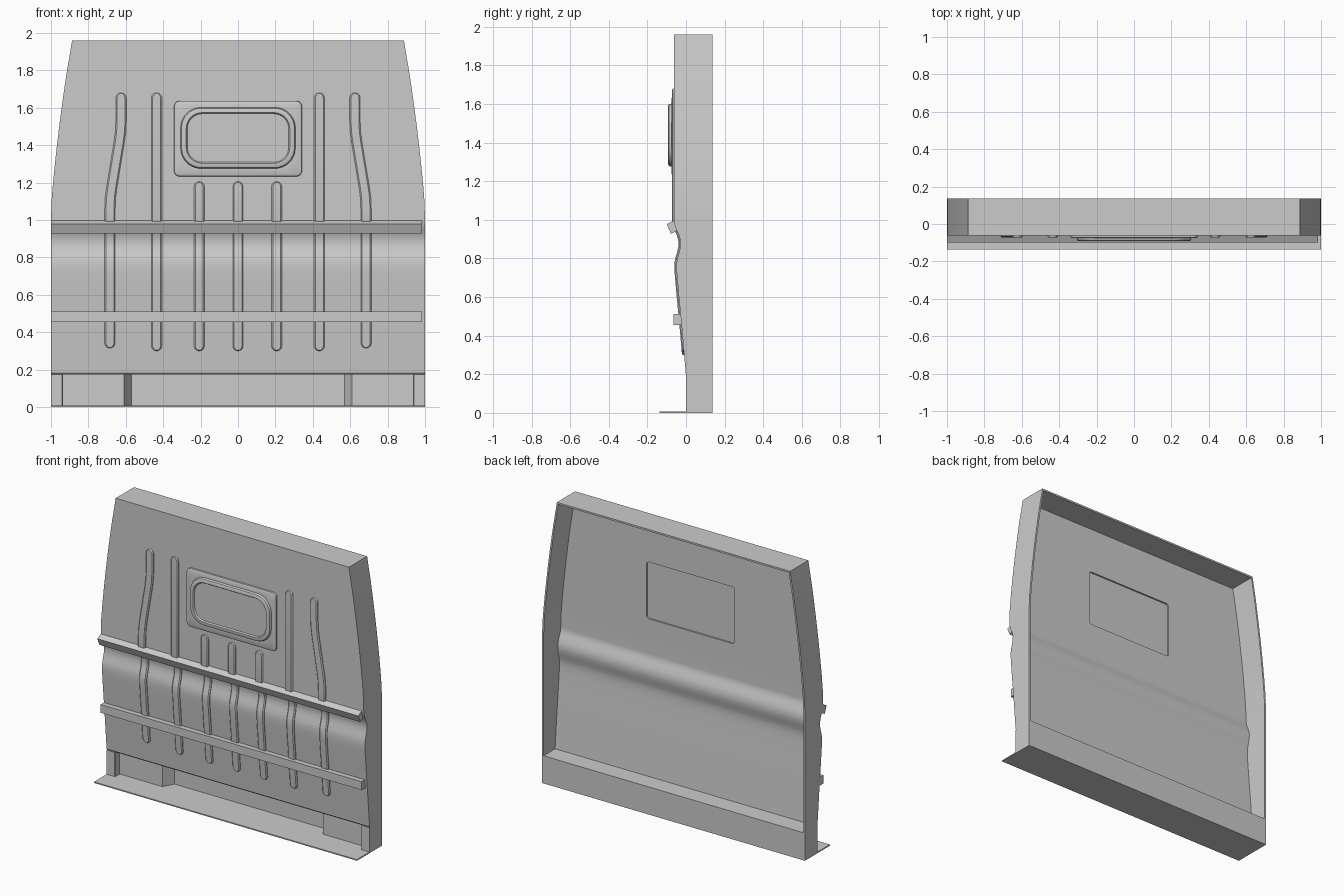
import bpy, bmesh
from math import sin, cos, pi

if "Cube" in bpy.data.objects:
    bpy.data.objects.remove(bpy.data.objects["Cube"])

BACK = 0.136
# front face depth (z, y) and half width (z, x) of the panel
FRONT = [(0.19, 0.0), (0.42, -0.02), (0.61, -0.038), (0.70, -0.046), (0.74, -0.049),
         (0.775, -0.049), (0.80, -0.045), (0.83, -0.036), (0.86, -0.029), (0.89, -0.028),
         (0.92, -0.036), (0.95, -0.05), (0.97, -0.058), (0.99, -0.062), (1.96, -0.062)]
WIDTH = [(0.19, 1.0), (1.0, 1.0), (1.1, 0.997), (1.2, 0.989), (1.3, 0.979), (1.4, 0.968),
         (1.5, 0.956), (1.6, 0.943), (1.7, 0.929), (1.8, 0.914), (1.9, 0.897), (1.96, 0.887)]


def interp(table, z):
    for (z0, a), (z1, b) in zip(table, table[1:]):
        if z <= z1:
            return a + (b - a) * (z - z0) / (z1 - z0)
    return table[-1][1]


def make(name, verts, faces, fix=True, angle=30):
    me = bpy.data.meshes.new(name)
    me.from_pydata(verts, [], faces)
    if fix:
        bm = bmesh.new()
        bm.from_mesh(me)
        bmesh.ops.remove_doubles(bm, verts=bm.verts, dist=1e-5)
        bmesh.ops.recalc_face_normals(bm, faces=bm.faces)
        bm.to_mesh(me)
        bm.free()
    ob = bpy.data.objects.new(name, me)
    bpy.context.collection.objects.link(ob)
    smooth(ob, angle)
    return ob


def smooth(ob, angle=30):
    bpy.ops.object.select_all(action='DESELECT')
    ob.select_set(True)
    bpy.context.view_layer.objects.active = ob
    bpy.ops.object.shade_smooth_by_angle(angle=angle * pi / 180)


def loft(name, rings):
    """Closed rings of equal length, skinned and capped."""
    n = len(rings[0])
    verts = [p for r in rings for p in r]
    faces = [[i * n + j, i * n + (j + 1) % n, (i + 1) * n + (j + 1) % n, (i + 1) * n + j]
             for i in range(len(rings) - 1) for j in range(n)]
    faces += [list(range(n)), list(range(len(verts) - n, len(verts)))]
    return make(name, verts, faces)


def prism_z(name, pts, z0, z1):
    return loft(name, [[(x, y, z) for x, y in pts] for z in (z0, z1)])


def prism_x(name, pts, x0, x1):
    return loft(name, [[(x, y, z) for y, z in pts] for x in (x0, x1)])


def round_rect(hx, z0, z1, r, y):
    pts = []
    for k, (cx, cz) in enumerate([(hx - r, z1 - r), (r - hx, z1 - r),
                                  (r - hx, z0 + r), (hx - r, z0 + r)]):
        for i in range(9):
            a = pi / 2 * (k + i / 8)
            pts.append((cx + r * cos(a), y, cz + r * sin(a)))
    return pts


# main panel: pan shape with side and top flanges, open at the back
zs = sorted({z for z, _ in FRONT + WIDTH})
verts, faces = [], []
for z in zs:
    w, f = interp(WIDTH, z), interp(FRONT, z)
    verts += [(-w, BACK, z), (-w, f, z), (w, f, z), (w, BACK, z)]
for i in range(len(zs) - 1):
    for j in range(3):
        a = i * 4 + j
        faces.append((a, a + 1, a + 5, a + 4))
t = len(verts) - 4
faces.append((t, t + 1, t + 2, t + 3))
panel = make("panel", verts, faces, fix=False)
sol = panel.modifiers.new("thickness", 'SOLIDIFY')
sol.thickness, sol.offset, sol.use_even_offset = 0.012, -1, True

# opening behind the window
cutter = loft("window_cutter", [round_rect(0.335, 1.24, 1.63, 0.02, y) for y in (-0.1, 0.0)])
cut = panel.modifiers.new("opening", 'BOOLEAN')
cut.operation, cut.object, cut.solver = 'DIFFERENCE', cutter, 'EXACT'
bpy.context.view_layer.objects.active = panel
for m in ("thickness", "opening"):
    bpy.ops.object.modifier_apply(modifier=m)
bpy.data.objects.remove(cutter)
smooth(panel)

# window plate with raised rounded frame and pane
loft("window", [
    round_rect(0.342, 1.233, 1.637, 0.03, -0.061),
    round_rect(0.340, 1.235, 1.635, 0.03, -0.072),
    round_rect(0.332, 1.243, 1.627, 0.024, -0.076),
    round_rect(0.307, 1.275, 1.602, 0.11, -0.076),
    round_rect(0.302, 1.280, 1.597, 0.106, -0.089),
    round_rect(0.296, 1.286, 1.591, 0.10, -0.092),
    round_rect(0.277, 1.303, 1.574, 0.085, -0.092),
    round_rect(0.271, 1.309, 1.568, 0.08, -0.083)])


# pressed ribs that follow the panel face
def rib(name, path, r=0.028, h=0.011):
    z0, z1 = path[0][0], path[-1][0]
    ends = [r * (1 - cos(pi / 2 * i / 6)) for i in range(7)]
    rows = {z0 + d for d in ends} | {z1 - d for d in ends}
    rows |= {z for z, _ in FRONT + path if z0 + r < z < z1 - r}
    rings = []
    for z in sorted(rows):
        d = min(z - z0, z1 - z, r)
        w = max(r * r - (r - d) ** 2, 0) ** 0.5
        k = min(1, w / 0.012)
        x, f = interp(path, z), interp(FRONT, z)
        ins = min(0.007, w * 0.5)
        rings.append([(x - w, f + 0.004, z), (x - w, f - h * k * 0.4, z),
                      (x - w + ins, f - h * k, z), (x + w - ins, f - h * k, z),
                      (x + w, f - h * k * 0.4, z), (x + w, f + 0.004, z)])
    loft(name, rings)


rib("rib_centre", [(0.30, 0), (1.205, 0)])
for s, side in ((-1, "left"), (1, "right")):
    rib("rib_short_" + side, [(0.30, s * 0.207), (1.205, s * 0.207)])
    rib("rib_long_" + side, [(0.30, s * 0.435), (1.68, s * 0.435)])
    rib("rib_bent_" + side, [(0.315, s * 0.685), (1.05, s * 0.685), (1.12, s * 0.682),
                             (1.18, s * 0.674), (1.41, s * 0.636), (1.47, s * 0.628),
                             (1.53, s * 0.625), (1.68, s * 0.625)])

# horizontal rails
prism_x("upper_rail", [(-0.10, 0.978), (-0.06, 0.998), (-0.038, 0.948), (-0.078, 0.928)], -1, 0.985)
prism_x("lower_rail", [(-0.064, 0.455), (-0.064, 0.512), (-0.018, 0.512), (-0.018, 0.455)], -1, 0.985)

# base: stepped recess walls, ledge and foot plate
half = [(0.57, 0.124), (0.61, 0.05), (0.935, 0.05), (0.935, 0.006), (0.941, 0), (1, 0), (1, BACK)]
plan = half + [(-x, y) for x, y in reversed(half)]
prism_z("base_walls", plan, 0.0, 0.175)
prism_x("base_ledge", [(0, 0.183), (0, 0.19), (BACK, 0.19), (BACK, 0.174), (0.008, 0.174)], -1, 1)
prism_z("foot_plate", [(-1, -BACK), (1, -BACK), (1, BACK), (-1, BACK)], 0.0, 0.008)
